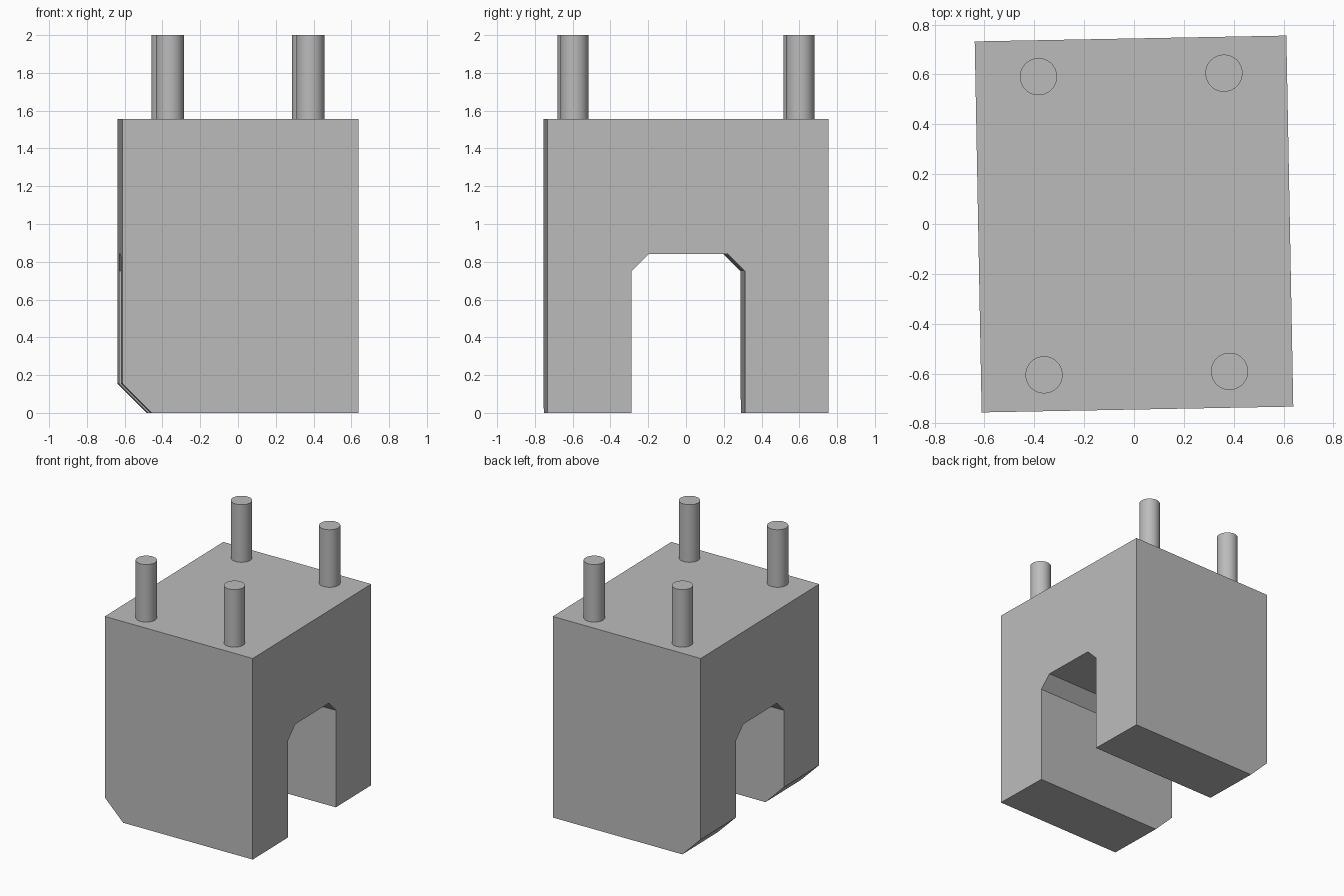
import bpy
import bmesh
from math import radians
from mathutils import Matrix

if "Cube" in bpy.data.objects:
    bpy.data.objects.remove(bpy.data.objects["Cube"])

HALF_X, HALF_Y, TOP = 0.625, 0.744, 1.555
SLOT, ARCH, CORNER = 0.3, 0.84, 0.09
TURN = Matrix.Rotation(radians(1.07), 4, "Z")

grey = bpy.data.materials.new("plain grey")
grey.use_nodes = True
colour = (0.5, 0.5, 0.5, 1)
grey.diffuse_color = colour
grey.node_tree.nodes["Principled BSDF"].inputs["Base Color"].default_value = colour


def finish(bm, name):
    """Turn a bmesh into a grey object, set at the slight turn of the model."""
    bmesh.ops.recalc_face_normals(bm, faces=bm.faces)
    bm.transform(TURN)
    mesh = bpy.data.meshes.new(name)
    bm.to_mesh(mesh)
    bm.free()
    mesh.materials.append(grey)
    obj = bpy.data.objects.new(name, mesh)
    bpy.context.collection.objects.link(obj)
    return obj


# Block: arch profile swept along x
half = [(HALF_Y, TOP), (HALF_Y, 0), (SLOT, 0), (SLOT, ARCH - CORNER), (SLOT - CORNER, ARCH)]
profile = half + [(-y, z) for y, z in reversed(half)]
bm = bmesh.new()
face = bm.faces.new([bm.verts.new((-HALF_X, y, z)) for y, z in profile])
swept = bmesh.ops.extrude_face_region(bm, geom=[face], use_keep_orig=True)
verts = [g for g in swept["geom"] if isinstance(g, bmesh.types.BMVert)]
bmesh.ops.translate(bm, verts=verts, vec=(2 * HALF_X, 0, 0))

# Chamfer under the right-hand end of both legs
feet = [e for e in bm.edges
        if all(v.co.z < 0.01 and v.co.x < 0 for v in e.verts)]
bmesh.ops.bevel(bm, geom=feet, offset=0.155, offset_type="OFFSET",
                segments=1, profile=0.5, affect="EDGES")
finish(bm, "arched_block")

# Four round pins on top
for side, x in (("left", 0.372), ("right", -0.372)):
    for end, y in (("front", -0.598), ("back", 0.598)):
        bm = bmesh.new()
        bmesh.ops.create_cone(bm, cap_ends=True, segments=48, radius1=0.0745,
                              radius2=0.0745, depth=2 - TOP,
                              matrix=Matrix.Translation((x, y, (2 + TOP) / 2)))
        pin = finish(bm, f"{end}_{side}_pin")
        bpy.ops.object.select_all(action="DESELECT")
        pin.select_set(True)
        bpy.context.view_layer.objects.active = pin
        bpy.ops.object.shade_smooth_by_angle(angle=radians(30))
